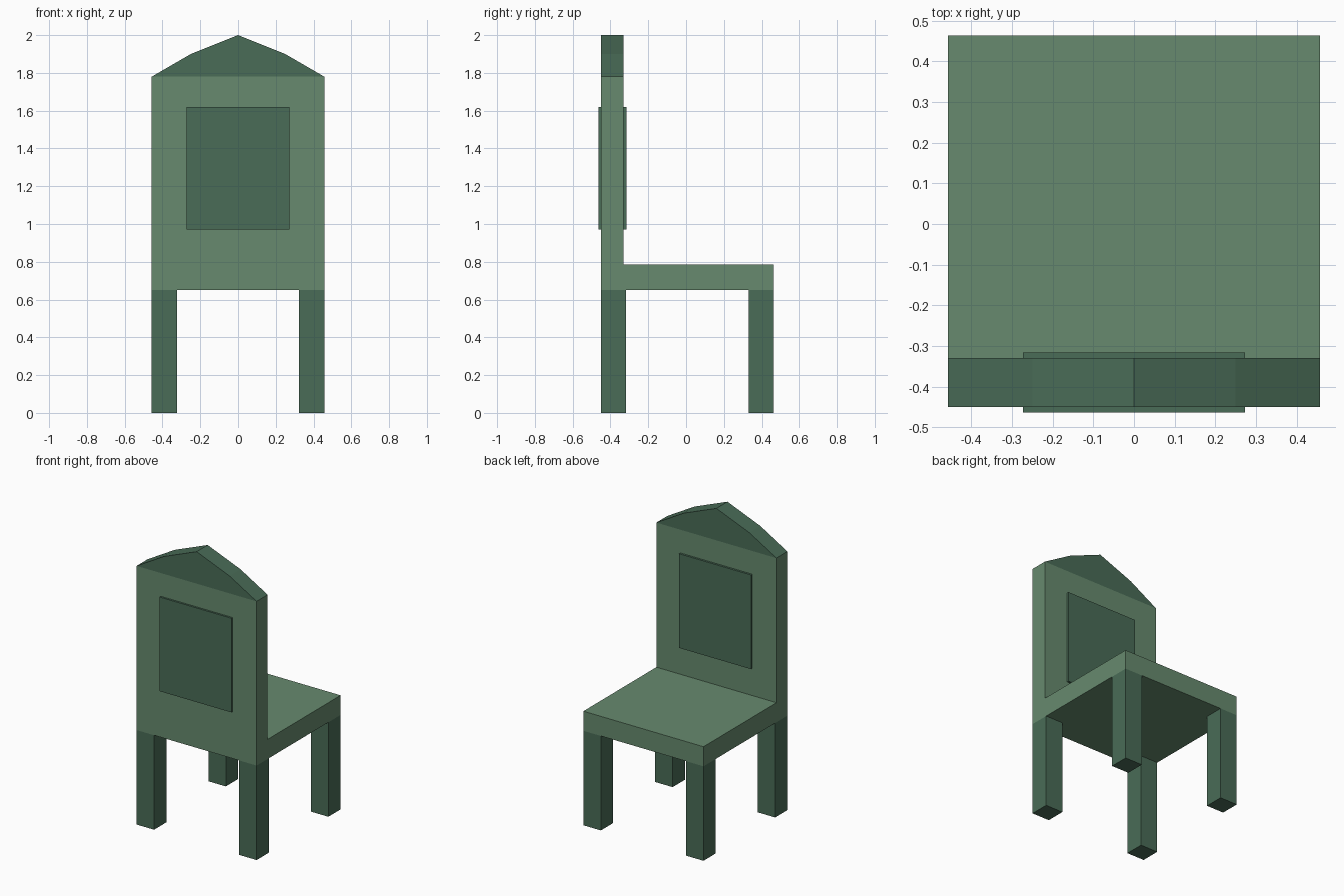
import bpy
import bmesh
from mathutils import Vector

if "Cube" in bpy.data.objects:
    bpy.data.objects.remove(bpy.data.objects["Cube"])


def material(name, color):
    m = bpy.data.materials.new(name)
    m.diffuse_color = color
    m.use_nodes = True
    m.node_tree.nodes["Principled BSDF"].inputs["Base Color"].default_value = m.diffuse_color
    return m


LIGHT = material("light_green", (0.135, 0.255, 0.157, 1))
DARK = material("dark_green", (0.068, 0.15, 0.095, 1))


def prism(name, points, offset, mat):
    """Extrude a closed flat outline along the offset vector."""
    bm = bmesh.new()
    face = bm.faces.new([bm.verts.new(p) for p in points])
    ext = bmesh.ops.extrude_face_region(bm, geom=[face])
    verts = [g for g in ext["geom"] if isinstance(g, bmesh.types.BMVert)]
    bmesh.ops.translate(bm, vec=Vector(offset), verts=verts)
    bmesh.ops.recalc_face_normals(bm, faces=bm.faces)
    mesh = bpy.data.meshes.new(name)
    bm.to_mesh(mesh)
    bm.free()
    mesh.materials.append(mat)
    obj = bpy.data.objects.new(name, mesh)
    bpy.context.collection.objects.link(obj)
    return obj


def box(name, x0, x1, y0, y1, z0, z1, mat):
    base = [(x0, y0, z0), (x1, y0, z0), (x1, y1, z0), (x0, y1, z0)]
    return prism(name, base, (0, 0, z1 - z0), mat)


W = 0.457               # half width
BACK, INNER, EDGE = -0.45, -0.33, 0.463
SEAT_Z, SEAT_TOP, BACK_TOP = 0.65, 0.785, 1.78

# seat and backrest: one L-shaped side profile
side = [(BACK, SEAT_Z), (EDGE, SEAT_Z), (EDGE, SEAT_TOP),
        (INNER, SEAT_TOP), (INNER, BACK_TOP), (BACK, BACK_TOP)]
prism("seat_and_backrest", [(-W, y, z) for y, z in side], (2 * W, 0, 0), LIGHT)

# peaked crest on top of the backrest
half = [(W, BACK_TOP), (0.25, 1.9)]
crest = half + [(0, 2.0)] + [(-x, z) for x, z in reversed(half)]
prism("crest", [(x, BACK, z) for x, z in crest], (0, INNER - BACK, 0), DARK)

# raised panels on both faces of the backrest
box("outer_panel", -0.273, 0.273, -0.463, BACK, 0.972, 1.62, DARK)
box("inner_panel", -0.273, 0.273, INNER, -0.316, 0.972, 1.62, DARK)

# four square legs, mirrored left to right
L = 0.133
for row, y in (("backrest", BACK), ("seat_edge", EDGE - L)):
    leg = box(f"{row}_legs", W - L, W, y, y + L, 0, SEAT_Z, DARK)
    mod = leg.modifiers.new("mirror", 'MIRROR')
    mod.use_axis[0] = True
